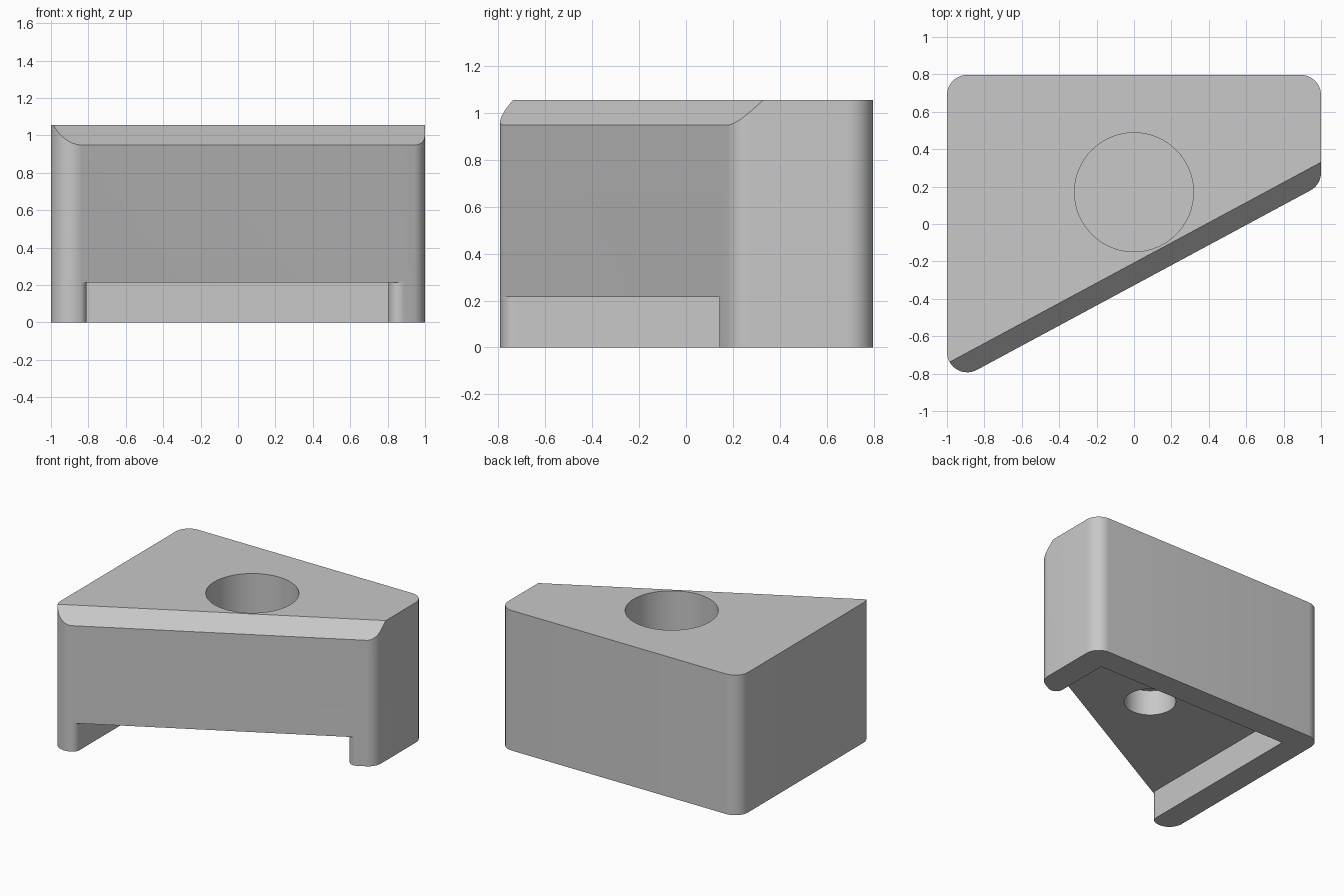
import bpy
import bmesh
import math
from mathutils import Vector

cube = bpy.data.objects.get("Cube")
if cube:
    bpy.data.objects.remove(cube, do_unlink=True)

HEIGHT = 1.055
CHAMFER = 0.106
SLOPE = 0.538          # slanted front, seen from above
BACK = 0.797
FILLET = 0.108
STEPS = 10
RECESS_TOP = 0.215
LEFT, RIGHT, INNER_BACK, LEG_R = 0.805, -0.81, 0.61, 0.055
HOLE_Y = 0.17


def front_y(x):
    return -0.328 + SLOPE * x


def rounded(corners):
    """Outline from (x, y, radius) corners, each replaced by an arc."""
    outline = []
    for i, (x, y, r) in enumerate(corners):
        p = Vector((x, y))
        if r == 0:
            outline.append(p)
            continue
        a = (Vector(corners[i - 1][:2]) - p).normalized()
        b = (Vector(corners[(i + 1) % len(corners)][:2]) - p).normalized()
        half = a.angle(b) / 2
        centre = p + (a + b).normalized() * (r / math.sin(half))
        reach = r / math.tan(half)
        start = (p + a * reach - centre).normalized()
        end = (p + b * reach - centre).normalized()
        for k in range(STEPS + 1):
            outline.append(centre + start.slerp(end, k / STEPS).normalized() * r)
    return outline


def circle(radius, count=72):
    return [Vector((radius * math.cos(math.tau * i / count),
                    HOLE_Y + radius * math.sin(math.tau * i / count)))
            for i in range(count)]


def ring(bm, outline, z):
    return [bm.verts.new((p.x, p.y, z)) for p in outline]


def walls(bm, low, high):
    for i in range(len(low)):
        bm.faces.new((low[i - 1], low[i], high[i], high[i - 1]))


def drill(bm, face, radius, z_end):
    """Blind round hole through a level face."""
    z = face.verts[0].co.z
    edges = list(face.edges)
    bmesh.ops.delete(bm, geom=[face], context="FACES_ONLY")
    rim = ring(bm, circle(radius), z)
    floor = ring(bm, circle(radius), z_end)
    walls(bm, rim, floor)
    bm.faces.new(floor)
    edges += [bm.edges.get((rim[i - 1], rim[i])) for i in range(len(rim))]
    bmesh.ops.triangle_fill(bm, use_beauty=True, edges=edges, normal=(0, 0, 1))


# Outlines: U-shaped legs, the recess between them, and the full wedge
legs = rounded([
    (1, BACK, FILLET), (1, front_y(1), FILLET),
    (LEFT, front_y(LEFT), LEG_R), (LEFT, INNER_BACK, 0),
    (RIGHT, INNER_BACK, 0), (RIGHT, front_y(RIGHT), LEG_R),
    (-1, front_y(-1), FILLET), (-1, BACK, FILLET)])
side = 2 * (STEPS + 1)
recess = legs[side:-side]
wedge = legs[:side] + [recess[0], recess[-1]] + legs[-side:]

# Legs, then the wedge block above them
bm = bmesh.new()
foot = ring(bm, legs, 0)
bm.faces.new(foot)
walls(bm, foot, ring(bm, legs, RECESS_TOP))
top = ring(bm, wedge, HEIGHT)
walls(bm, ring(bm, wedge, RECESS_TOP), top)
bm.faces.new(top)

# Recess ceiling with its small blind hole
ceiling = bm.faces.new(ring(bm, recess, RECESS_TOP))
drill(bm, ceiling, 0.177, RECESS_TOP + 0.19)
bmesh.ops.remove_doubles(bm, verts=bm.verts[:], dist=0.0001)

# Chamfer along the slanted top edge
outward = Vector((SLOPE, -1, 0)).normalized()
cut = bmesh.ops.bisect_plane(
    bm, geom=bm.verts[:] + bm.edges[:] + bm.faces[:],
    plane_co=Vector((0, front_y(0), HEIGHT - CHAMFER)),
    plane_no=(outward + Vector((0, 0, 1))).normalized(), clear_outer=True)
bmesh.ops.edgeloop_fill(bm, edges=[
    e for e in cut["geom_cut"] if isinstance(e, bmesh.types.BMEdge)])

# Large blind hole in the top
top_face = max(bm.faces, key=lambda f: f.calc_center_median().z)
drill(bm, top_face, 0.318, HEIGHT - 0.53)
bmesh.ops.recalc_face_normals(bm, faces=bm.faces[:])

mesh = bpy.data.meshes.new("wedge_block")
bm.to_mesh(mesh)
bm.free()
block = bpy.data.objects.new("wedge_block", mesh)
bpy.context.collection.objects.link(block)

# Plain grey finish
grey = bpy.data.materials.new("light_grey")
grey.use_nodes = True
colour = (0.58, 0.58, 0.58, 1)
grey.diffuse_color = colour
grey.node_tree.nodes["Principled BSDF"].inputs["Base Color"].default_value = colour
mesh.materials.append(grey)

bpy.ops.object.select_all(action="DESELECT")
bpy.context.view_layer.objects.active = block
block.select_set(True)
bpy.ops.object.shade_smooth_by_angle(angle=math.radians(25))
